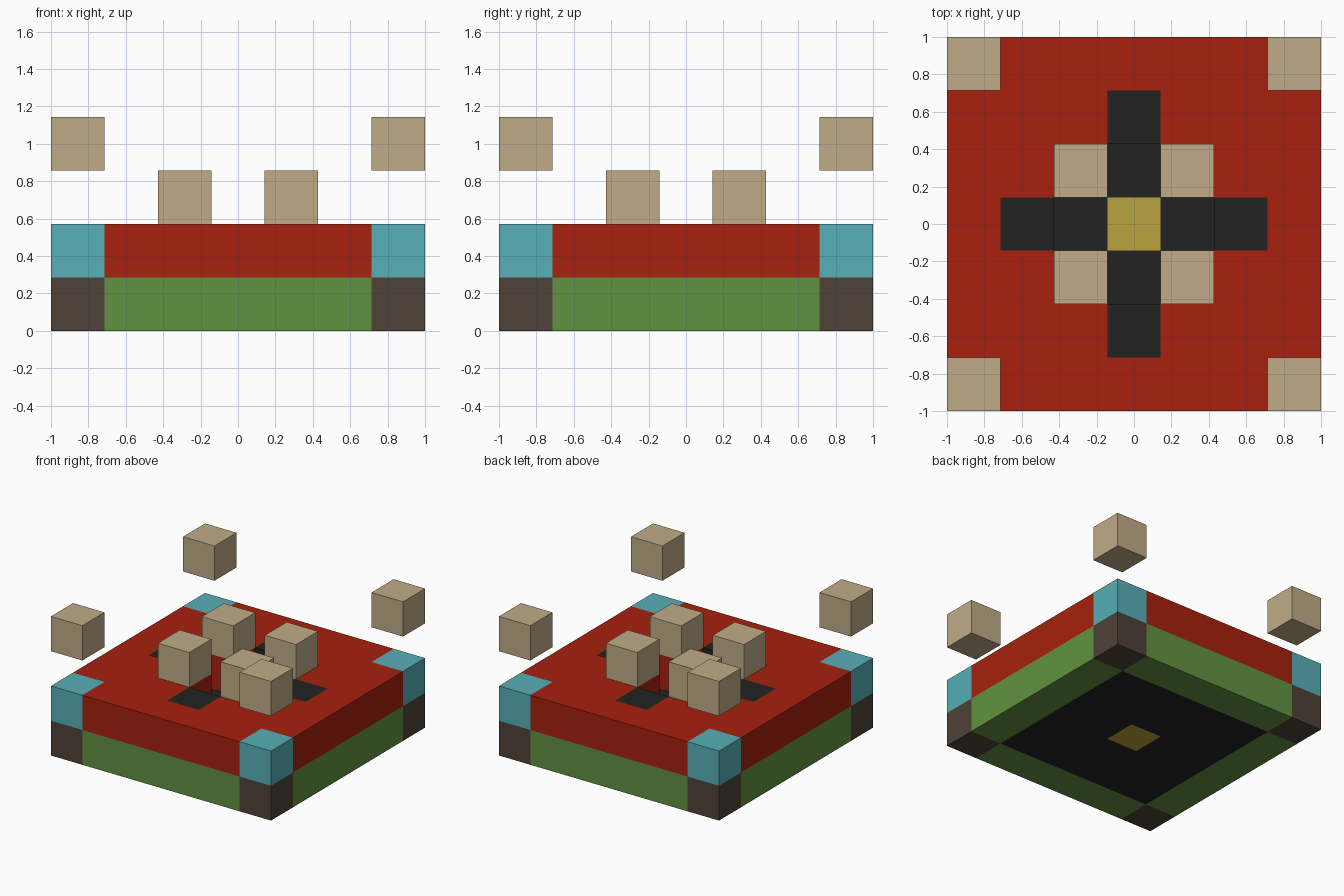
import bpy
import bmesh
from mathutils import Vector

cube = bpy.data.objects.get("Cube")
if cube:
    bpy.data.objects.remove(cube, do_unlink=True)

U = 2 / 7  # edge of one block


def material(name, rgb):
    """Flat material from 8-bit sRGB values."""
    lin = [((c / 255 + 0.055) / 1.055) ** 2.4 for c in rgb]
    mat = bpy.data.materials.new(name)
    mat.use_nodes = True
    mat.diffuse_color = (*lin, 1)
    bsdf = mat.node_tree.nodes["Principled BSDF"]
    bsdf.inputs["Base Color"].default_value = (*lin, 1)
    bsdf.inputs["Roughness"].default_value = 0.9
    return mat


MATS = {
    "brown": material("dark brown", (78, 66, 55)),
    "green": material("leaf green", (98, 145, 66)),
    "black": material("black", (34, 34, 34)),
    "gold": material("gold", (187, 164, 62)),
    "red": material("red", (167, 33, 14)),
    "cyan": material("cyan", (87, 175, 183)),
    "tan": material("tan", (192, 171, 135)),
}


def block_at(i, j, k):
    """Part name and colour of the block in a grid cell, or None."""
    a, b = sorted((abs(i), abs(j)))
    corner = a == 3
    if k == 0:
        if corner:
            return "base_corners", "brown"
        if b == 3:
            return "base_border", "green"
        return ("centre_block", "gold") if b == 0 else ("base_floor", "black")
    if k == 1:
        if corner:
            return "upper_corners", "cyan"
        if a == 0 and b < 2:
            return None  # plus-shaped pit
        return ("pit_end_blocks", "black") if (a, b) == (0, 2) else ("upper_slab", "red")
    if k == 2 and a == b == 1:
        return "inner_cubes", "tan"
    if k == 3 and corner:
        return "floating_corner_cubes", "tan"
    return None


# Sort the blocks into parts
span = range(-3, 4)
filled = {(i, j, k): block_at(i, j, k)
          for i in span for j in span for k in range(4) if block_at(i, j, k)}
parts = {}
for cell, part in filled.items():
    parts.setdefault(part, []).append(cell)

# Build each part from the exposed faces of its blocks
for (name, colour), cells in parts.items():
    bm = bmesh.new()
    for cell in cells:
        centre = Vector(cell) + Vector((0, 0, 0.5))
        for axis in range(3):
            for sign in (-1, 1):
                n = Vector((0, 0, 0))
                n[axis] = sign
                if tuple(int(c + d) for c, d in zip(cell, n)) in filled:
                    continue
                u = Vector((0, 0, 0))
                u[(axis + 1) % 3] = 1
                v = n.cross(u)
                ring = [(-1, -1), (1, -1), (1, 1), (-1, 1)]
                bm.faces.new([bm.verts.new((centre + (n + u * s + v * t) / 2) * U)
                              for s, t in ring])
    bmesh.ops.remove_doubles(bm, verts=bm.verts, dist=0.001)
    mesh = bpy.data.meshes.new(name)
    bm.to_mesh(mesh)
    bm.free()
    mesh.materials.append(MATS[colour])
    bpy.context.collection.objects.link(bpy.data.objects.new(name, mesh))
